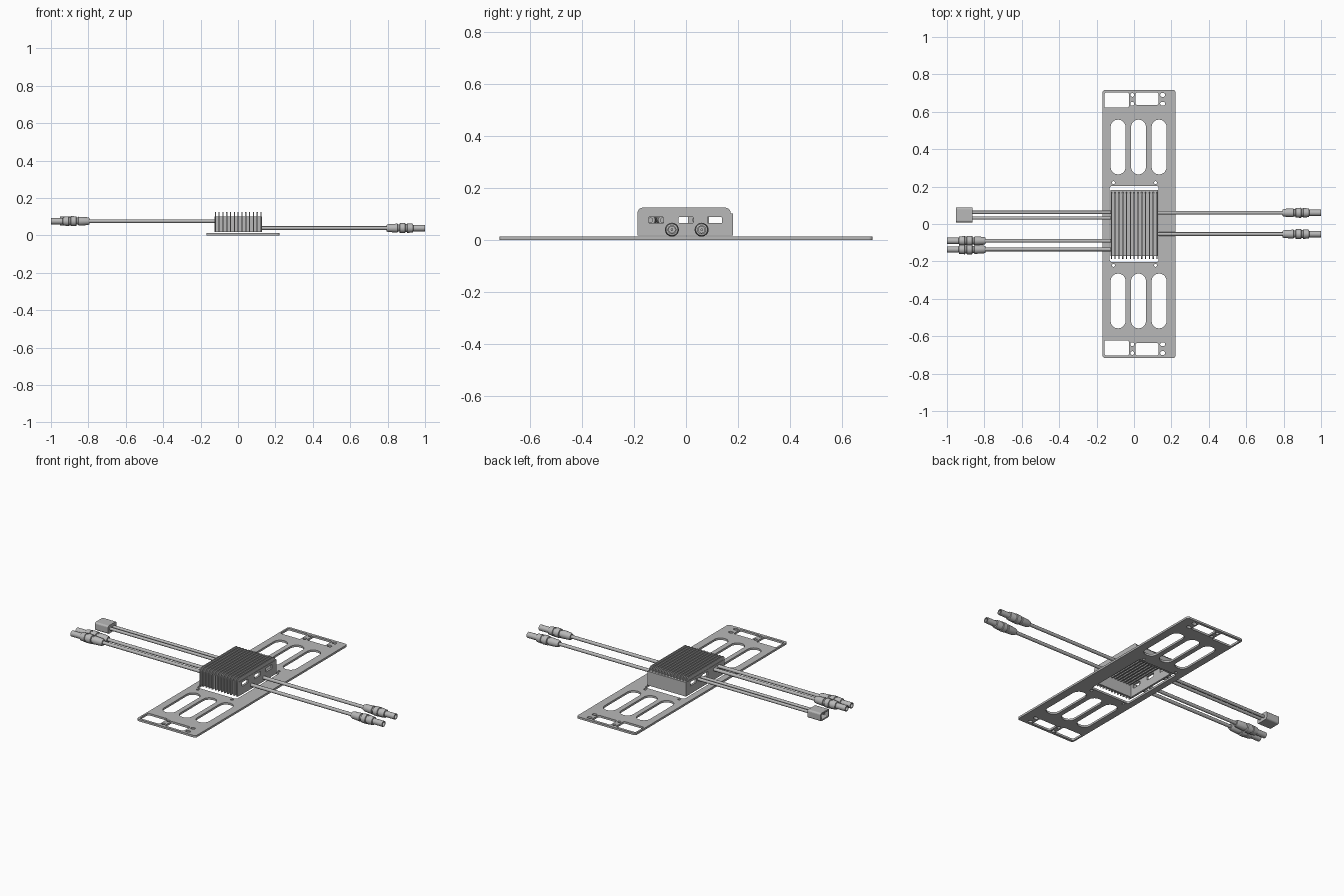
import bpy, bmesh, math
from mathutils import Matrix, Vector

if "Cube" in bpy.data.objects:
    bpy.data.objects.remove(bpy.data.objects["Cube"])

metal = bpy.data.materials.new("mid_grey")
metal.use_nodes = True
GREY = (0.48, 0.48, 0.48, 1)
metal.diffuse_color = GREY
metal.node_tree.nodes["Principled BSDF"].inputs["Base Color"].default_value = GREY

ALONG_X = Matrix(((0, 0, 1), (1, 0, 0), (0, 1, 0))).to_4x4()


def add_object(name, bm, smooth=False):
    bmesh.ops.remove_doubles(bm, verts=bm.verts, dist=0.00005)
    bmesh.ops.recalc_face_normals(bm, faces=bm.faces)
    mesh = bpy.data.meshes.new(name)
    bm.to_mesh(mesh)
    bm.free()
    mesh.materials.clear()
    mesh.materials.append(metal)
    for p in mesh.polygons:
        p.material_index = 0
    obj = bpy.data.objects.new(name, mesh)
    bpy.context.collection.objects.link(obj)
    if smooth:
        bpy.ops.object.select_all(action='DESELECT')
        obj.select_set(True)
        bpy.context.view_layer.objects.active = obj
        bpy.ops.object.shade_smooth_by_angle(angle=math.radians(35))
    return obj


def rounded(x0, x1, y0, y1, r, steps=5):
    """Outline of a rectangle with rounded corners."""
    if r <= 0:
        return [(x0, y0), (x1, y0), (x1, y1), (x0, y1)]
    centres = [(x1 - r, y1 - r), (x0 + r, y1 - r), (x0 + r, y0 + r), (x1 - r, y0 + r)]
    pts = []
    for quarter, (cx, cy) in enumerate(centres):
        for i in range(steps + 1):
            a = (quarter + i / steps) * math.pi / 2
            pts.append((cx + r * math.cos(a), cy + r * math.sin(a)))
    return pts


def sheet(name, loops, thickness, matrix):
    """Flat sheet from an outline and holes, thickened about its plane."""
    curve = bpy.data.curves.new(name, 'CURVE')
    curve.dimensions = '2D'
    curve.fill_mode = 'BOTH'
    curve.extrude = thickness / 2
    for loop in loops:
        s = curve.splines.new('POLY')
        s.points.add(len(loop) - 1)
        for p, (x, y) in zip(s.points, loop):
            p.co = (x, y, 0, 1)
        s.use_cyclic_u = True
        s.use_smooth = False
    temp = bpy.data.objects.new(name + "_outline", curve)
    bpy.context.collection.objects.link(temp)
    mesh = bpy.data.meshes.new_from_object(temp.evaluated_get(bpy.context.evaluated_depsgraph_get()))
    bpy.data.objects.remove(temp)
    bpy.data.curves.remove(curve)
    bm = bmesh.new()
    bm.from_mesh(mesh)
    bpy.data.meshes.remove(mesh)
    bmesh.ops.transform(bm, matrix=matrix, verts=bm.verts)
    return add_object(name, bm)


def box(name, x0, x1, y0, y1, z0, z1):
    bm = bmesh.new()
    bmesh.ops.create_cube(bm, size=1)
    for v in bm.verts:
        v.co = Vector(((x0 + x1) / 2 + v.co.x * (x1 - x0),
                       (y0 + y1) / 2 + v.co.y * (y1 - y0),
                       (z0 + z1) / 2 + v.co.z * (z1 - z0)))
    return add_object(name, bm)


def lathe(name, profile, origin, direction, segments=20):
    """Turn (distance, radius) points about an x-parallel axis."""
    bm = bmesh.new()
    vs = [bm.verts.new((d, 0, r)) for d, r in profile]
    es = [bm.edges.new(pair) for pair in zip(vs, vs[1:])]
    bmesh.ops.spin(bm, geom=vs + es, cent=(0, 0, 0), axis=(1, 0, 0),
                   angle=math.tau, steps=segments)
    for v in bm.verts:
        v.co = Vector((v.co.x * direction, v.co.y, v.co.z)) + Vector(origin)
    return add_object(name, bm, smooth=True)


def cable(name, x0, x1, y, z, r=0.01):
    lathe(name, [(0, 0), (0, r), (abs(x1 - x0), r), (abs(x1 - x0), 0)],
          (x0, y, z), 1 if x1 > x0 else -1, 12)


# Mounting plate with slots, windows, screw holes and a central opening
holes = [rounded(-0.13, 0.132, -0.203, 0.203, 0.012)]
for s in (-1, 1):
    def cut(x0, x1, y0, y1, r):
        holes.append(rounded(x0, x1, *sorted((s * y0, s * y1)), r))
    for cx in (-0.085, 0.024, 0.134):
        cut(cx - 0.04, cx + 0.04, 0.265, 0.558, 0.0395)
    cut(-0.158, -0.027, 0.623, 0.702, 0.008)
    cut(0.008, 0.131, 0.637, 0.702, 0.008)
    for y in (0.643, 0.69):
        cut(-0.019, 0.001, y - 0.01, y + 0.01, 0.0095)
        cut(0.14, 0.167, y - 0.01, y + 0.01, 0.0095)
    for x in (-0.11, 0.115):
        cut(x - 0.008, x + 0.008, 0.213, 0.229, 0.0075)
sheet("mounting_plate", [rounded(-0.168, 0.222, -0.717, 0.717, 0.014)] + holes,
      0.012, Matrix.Translation((0, 0, 0.006)))

# Hollow housing: side walls with port windows, end walls and roof
wall = [rounded(-0.166, 0.181, 0.017, 0.1, 0)]
for cy in (-0.115, 0, 0.11):
    wall.append(rounded(cy - 0.028, cy + 0.028, 0.064, 0.088, 0.003))
for name, x in (("left_side_wall", 0.122), ("right_side_wall", -0.12)):
    sheet(name, wall, 0.012, Matrix.Translation((x, 0, 0)) @ ALONG_X)
box("front_wall", -0.126, 0.128, -0.172, -0.16, 0.017, 0.1)
box("back_wall", -0.126, 0.128, 0.17, 0.181, 0.017, 0.1)
box("roof", -0.126, 0.128, -0.172, 0.181, 0.094, 0.101)

# Cooling fins: rounded over the top and wrapping down the front
outer = rounded(-0.187, 0.172, 0.06, 0.124, 0.022)
fin = [p for p in outer if p[1] > 0.1]
fin = [(0.172, 0.098)] + fin + [(-0.187, 0.017), (-0.165, 0.017), (-0.165, 0.098)]
FINS = 13
for i in range(FINS):
    x = -0.121 + i * 0.244 / (FINS - 1)
    sheet("cooling_fin", [fin], 0.006, Matrix.Translation((x, 0, 0)) @ ALONG_X)
    if 0 < i < FINS - 1:
        box("inner_rib", x - 0.004, x + 0.004, -0.16, 0.17, 0.087, 0.095)

# Round plugs: ribbed grip, collar and hollow tip with a centre pin
plug = [(0, 0), (0, 0.017), (0.012, 0.021), (0.06, 0.024), (0.062, 0.019),
        (0.07, 0.019), (0.072, 0.026), (0.1, 0.027), (0.102, 0.022), (0.11, 0.022),
        (0.112, 0.026), (0.142, 0.023), (0.144, 0.017), (0.207, 0.017),
        (0.207, 0.012), (0.17, 0.012), (0.17, 0.005), (0.195, 0.005), (0.195, 0)]
for y, z, side in ((0.06, 0.039, 1), (-0.054, 0.039, 1),
                   (-0.09, 0.076, -1), (-0.136, 0.076, -1)):
    cable("plug_cable", side * 0.12, side * 0.8, y, z)
    lathe("round_plug", plug, (side * 0.793, y, z), side)

# Box plug on a pair of wires
for y in (0.032, 0.062):
    cable("box_plug_wire", -0.118, -0.868, y, 0.076, 0.009)
    cable("box_plug_pin", -0.9, -0.935, y, 0.076, 0.007)
shell = rounded(0.008, 0.088, 0.052, 0.1, 0.01)
sheet("box_plug_base", [shell], 0.037, Matrix.Translation((-0.8825, 0, 0)) @ ALONG_X)
sheet("box_plug_rim", [shell, rounded(0.016, 0.08, 0.06, 0.092, 0.006)], 0.05,
      Matrix.Translation((-0.926, 0, 0)) @ ALONG_X)
